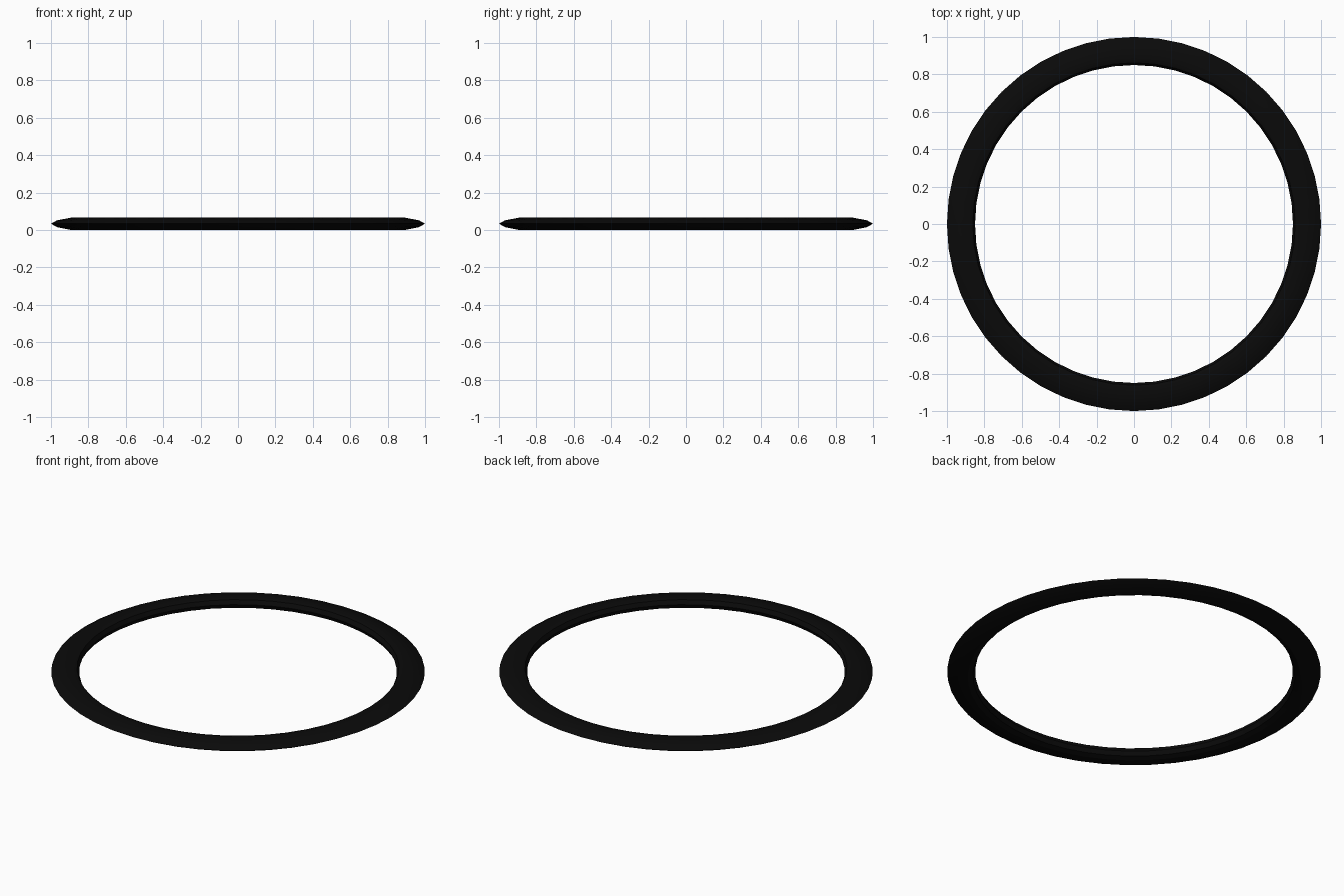
import bpy, bmesh, math

if "Cube" in bpy.data.objects:
    bpy.data.objects.remove(bpy.data.objects["Cube"])

SEG = 48
# cross-section (radius, height): sharp-ish outer rim, blunt inner wall
profile = [(1.0, 0.034), (0.968, 0.052), (0.89, 0.067), (0.862, 0.058), (0.85, 0.034),
           (0.862, 0.010), (0.89, 0.0), (0.968, 0.016)]

# ring: the closed profile swept round the z axis
bm = bmesh.new()
loops = []
for i in range(SEG):
    a = 2 * math.pi * i / SEG
    loops.append([bm.verts.new((r * math.cos(a), r * math.sin(a), z)) for r, z in profile])
n = len(profile)
for i in range(SEG):
    p, q = loops[i], loops[(i + 1) % SEG]
    for j in range(n):
        k = (j + 1) % n
        bm.faces.new((p[j], q[j], q[k], p[k]))
bmesh.ops.recalc_face_normals(bm, faces=bm.faces)
me = bpy.data.meshes.new("ring")
bm.to_mesh(me)
bm.free()
ring = bpy.data.objects.new("ring", me)
bpy.context.collection.objects.link(ring)
bpy.context.view_layer.objects.active = ring
ring.select_set(True)
bpy.ops.object.shade_smooth_by_angle(angle=math.radians(30))

# black finish
mat = bpy.data.materials.new("black")
mat.diffuse_color = (0.003, 0.003, 0.003, 1)
mat.use_nodes = True
mat.node_tree.nodes["Principled BSDF"].inputs["Base Color"].default_value = mat.diffuse_color
me.materials.append(mat)
